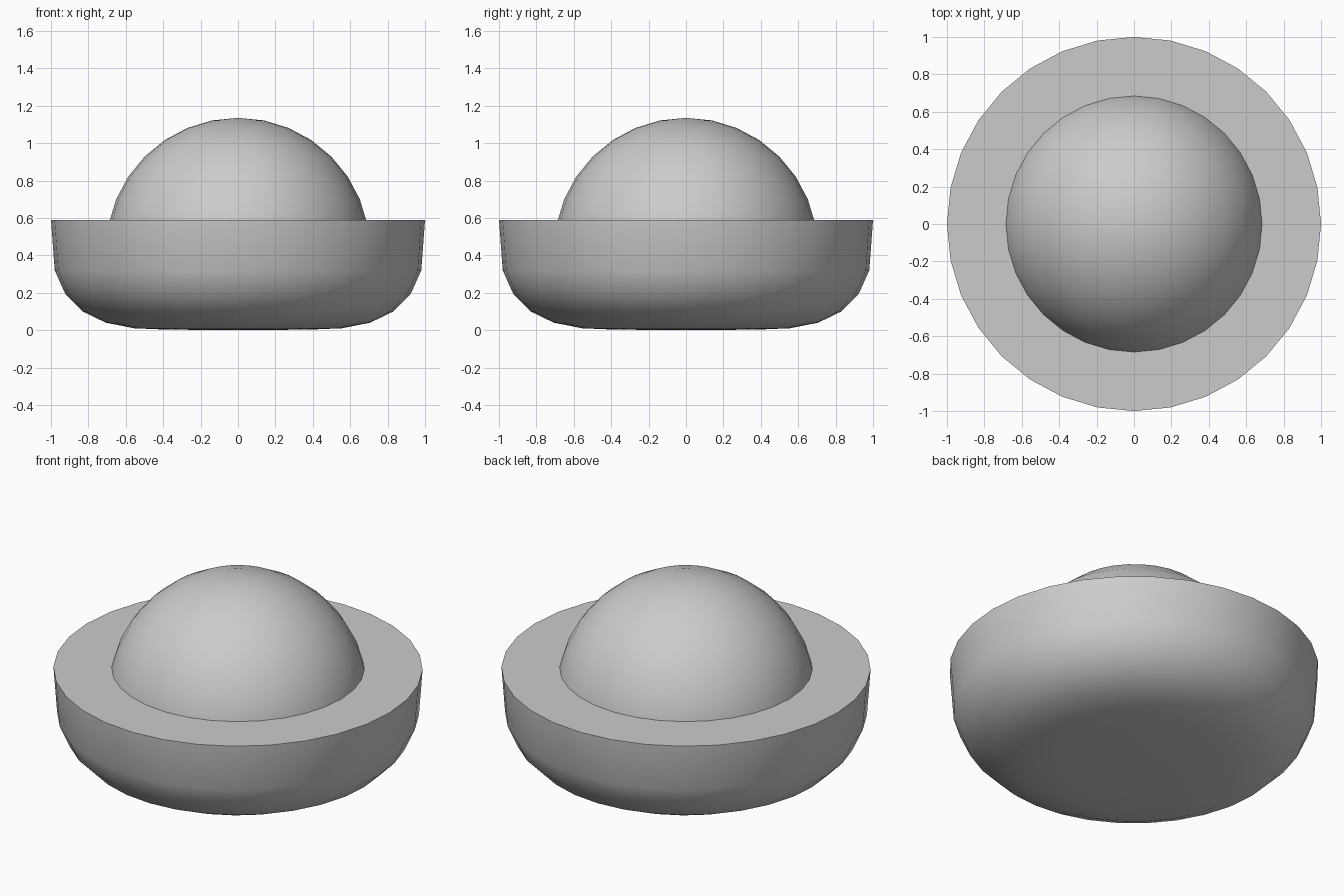
import bpy, bmesh
from math import sin, cos, pi, radians

if "Cube" in bpy.data.objects:
    bpy.data.objects.remove(bpy.data.objects["Cube"])

SEGMENTS = 32


def lathe(name, profile):
    """Spin an (r, z) profile, listed from bottom to top, around z."""
    bm = bmesh.new()
    rings = []
    for r, z in profile:
        count = SEGMENTS if r > 0 else 1
        rings.append([bm.verts.new((r * cos(2 * pi * i / SEGMENTS),
                                    r * sin(2 * pi * i / SEGMENTS), z))
                      for i in range(count)])
    for low, high in zip(rings, rings[1:]):
        for i in range(SEGMENTS):
            j = (i + 1) % SEGMENTS
            if len(low) == 1:
                bm.faces.new((low[0], high[j], high[i]))
            elif len(high) == 1:
                bm.faces.new((low[i], low[j], high[0]))
            else:
                bm.faces.new((low[i], low[j], high[j], high[i]))
    # Close open ends with flat caps
    if len(rings[0]) > 1:
        bm.faces.new(rings[0][::-1])
    if len(rings[-1]) > 1:
        bm.faces.new(rings[-1])
    mesh = bpy.data.meshes.new(name)
    bm.to_mesh(mesh)
    bm.free()
    obj = bpy.data.objects.new(name, mesh)
    bpy.context.collection.objects.link(obj)
    bpy.ops.object.select_all(action='DESELECT')
    obj.select_set(True)
    bpy.context.view_layer.objects.active = obj
    bpy.ops.object.shade_smooth_by_angle(angle=radians(35))
    return obj


# Shallow bowl-shaped base with a flat top
lathe("base_bowl", [(0, 0), (0.383, 0.003), (0.556, 0.01), (0.707, 0.04),
                    (0.831, 0.10), (0.924, 0.195), (0.98, 0.32), (1.0, 0.59)])

# Spherical dome rising out of the flat top
R, CENTRE_Z = 0.705, 0.43
dome = [(R * cos(k * pi / 16), CENTRE_Z + R * sin(k * pi / 16)) for k in range(8)]
lathe("dome", dome + [(0, CENTRE_Z + R)])
